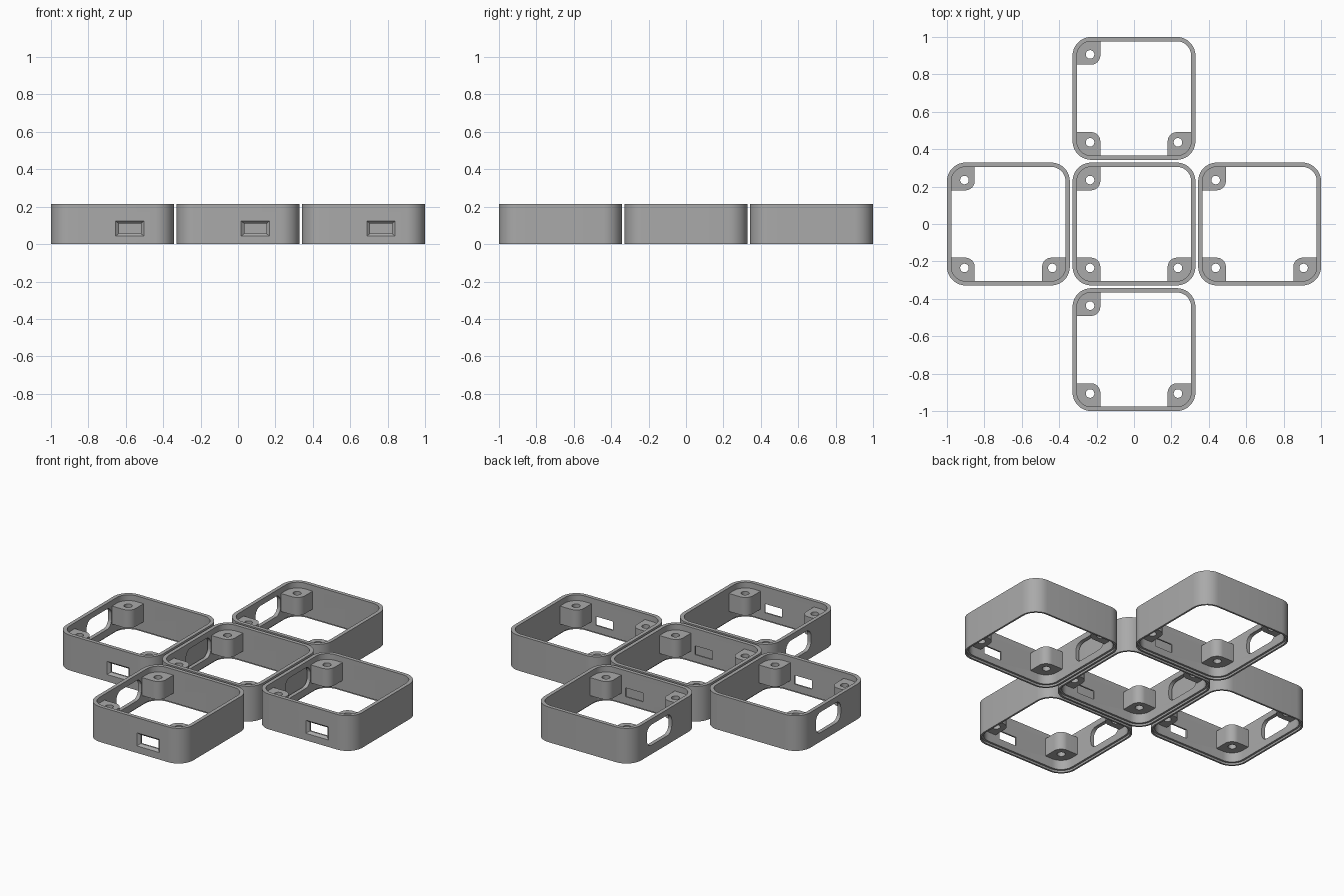
import bpy, bmesh, math

if "Cube" in bpy.data.objects:
    bpy.data.objects.remove(bpy.data.objects["Cube"])

HALF, RADIUS, WALL, HEIGHT = 0.3285, 0.1, 0.023, 0.215
PITCH = 0.6715

grey = bpy.data.materials.new("plain grey")
grey.diffuse_color = (0.40, 0.40, 0.40, 1)
grey.use_nodes = True
grey.node_tree.nodes["Principled BSDF"].inputs["Base Color"].default_value = grey.diffuse_color


def rounded(x0, x1, y0, y1, radii, steps=10):
    """Rectangle outline; radii in order: +x+y, -x+y, -x-y, +x-y."""
    pts = []
    corners = ((x1, y1, -1, -1), (x0, y1, 1, -1), (x0, y0, 1, 1), (x1, y0, -1, 1))
    for i, ((cx, cy, sx, sy), r) in enumerate(zip(corners, radii)):
        if r == 0:
            pts.append((cx, cy))
            continue
        for k in range(steps + 1):
            a = (i + k / steps) * math.pi / 2
            pts.append((cx + sx * r + r * math.cos(a), cy + sy * r + r * math.sin(a)))
    return pts


def loft(name, bottom, top):
    """Solid between two matching loops of 3D points."""
    bm = bmesh.new()
    a = [bm.verts.new(p) for p in bottom]
    b = [bm.verts.new(p) for p in top]
    bm.faces.new(a[::-1])
    bm.faces.new(b)
    for i in range(len(a)):
        j = (i + 1) % len(a)
        bm.faces.new((a[i], a[j], b[j], b[i]))
    bmesh.ops.recalc_face_normals(bm, faces=bm.faces)
    mesh = bpy.data.meshes.new(name)
    bm.to_mesh(mesh)
    bm.free()
    ob = bpy.data.objects.new(name, mesh)
    bpy.context.collection.objects.link(ob)
    return ob


def prism(name, outline, z0, z1):
    return loft(name, [(x, y, z0) for x, y in outline], [(x, y, z1) for x, y in outline])


def square(inset):
    h = HALF - inset
    return rounded(-h, h, -h, h, [RADIUS - inset] * 4)


def combine(target, other, operation):
    mod = target.modifiers.new(operation.lower(), 'BOOLEAN')
    mod.operation, mod.solver, mod.object = operation, 'EXACT', other
    graph = bpy.context.evaluated_depsgraph_get()
    mesh = bpy.data.meshes.new_from_object(target.evaluated_get(graph))
    target.modifiers.clear()
    target.data = mesh
    bpy.data.objects.remove(other)


# Open square shell with a shallow step around the bottom rim
frame = prism("frame_centre", square(0), 0, HEIGHT)
combine(frame, prism("opening", square(WALL), -0.1, 0.4), 'DIFFERENCE')
combine(frame, prism("bottom_step", square(0.011), -0.1, 0.012), 'DIFFERENCE')

# Screw posts in three corners, each with a through hole
for sx, sy in ((-1, 1), (-1, -1), (1, -1)):
    lo, hi = 0.18, HALF - 0.008
    radii = [RADIUS - 0.008, 0, 0.05, 0]
    outline = rounded(lo, hi, lo, hi, radii)
    outline = [(sx * x, sy * y) for x, y in outline]
    combine(frame, prism("post", outline, 0.07, 0.18), 'UNION')
    hole = [(sx * 0.235 + 0.023 * math.cos(t * math.pi / 12),
             sy * 0.235 + 0.023 * math.sin(t * math.pi / 12)) for t in range(24)]
    combine(frame, prism("screw_hole", hole, 0.03, 0.2), 'DIFFERENCE')

# Connector slot in the front wall, flared outward
inner = rounded(0.034, 0.152, 0.056, 0.11, [0] * 4)
outer = rounded(0.016, 0.17, 0.042, 0.124, [0] * 4)
combine(frame, loft("slot", [(x, -HALF - 0.1, z) for x, z in inner],
                    [(x, -HALF + 0.06, z) for x, z in inner]), 'DIFFERENCE')
combine(frame, loft("slot_flare", [(x, -HALF - 0.001, z) for x, z in outer],
                    [(x, -HALF + 0.014, z) for x, z in inner]), 'DIFFERENCE')

# Rounded window in the left wall
window = rounded(-0.065, 0.175, 0.055, 0.18, [0.045] * 4)
combine(frame, loft("window", [(-HALF - 0.1, y, z) for y, z in window],
                    [(-HALF + 0.06, y, z) for y, z in window]), 'DIFFERENCE')

frame.data.materials.clear()
frame.data.materials.append(grey)
bpy.context.view_layer.objects.active = frame
frame.select_set(True)
bpy.ops.object.shade_smooth_by_angle(angle=math.radians(30))

# Four copies arranged as a cross
for name, dx, dy in (("left", -1, 0), ("right", 1, 0), ("front", 0, -1), ("back", 0, 1)):
    copy = frame.copy()
    copy.name = "frame_" + name
    copy.location = (dx * PITCH, dy * PITCH, 0)
    bpy.context.collection.objects.link(copy)
